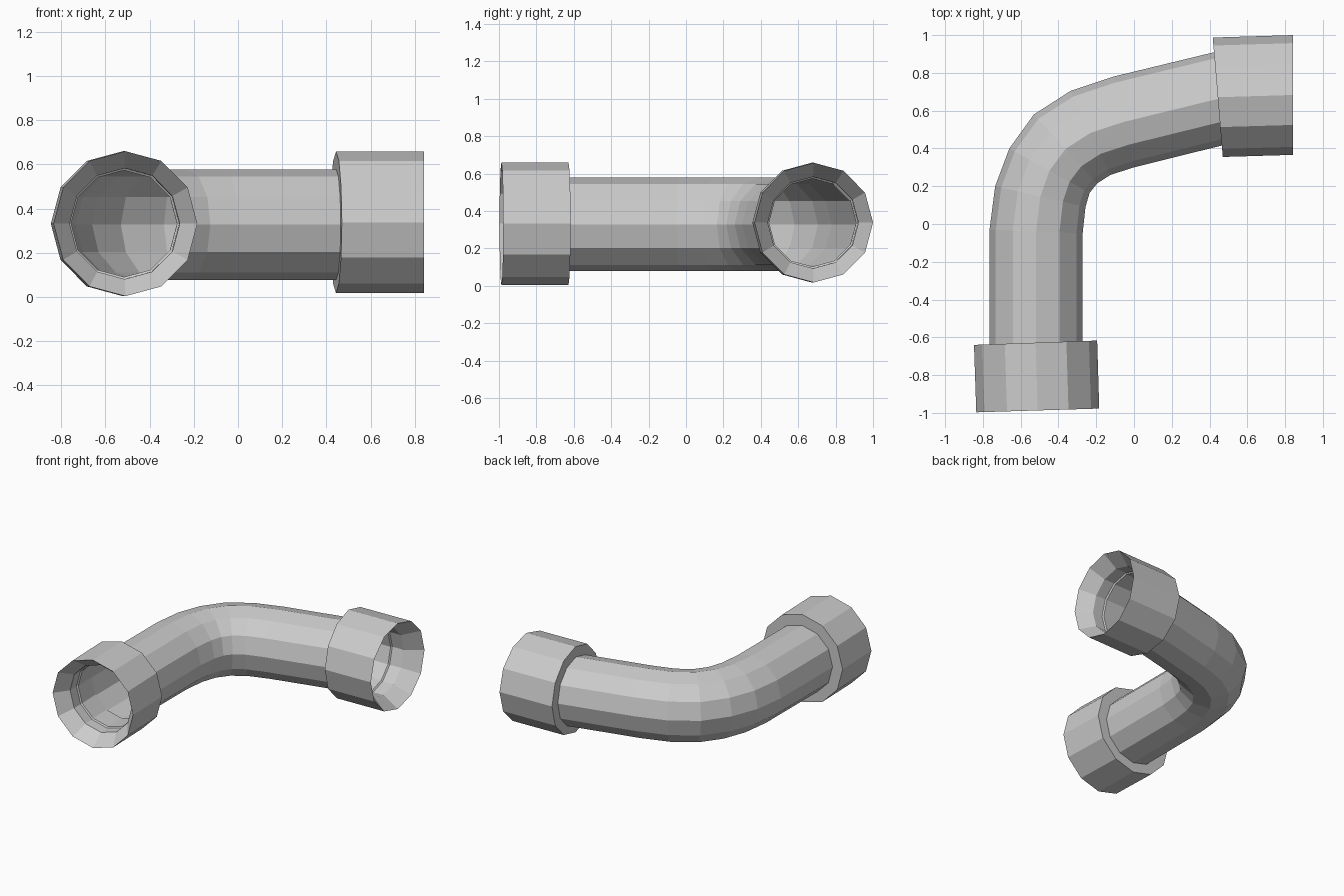
import bpy, bmesh, math
from mathutils import Vector

if "Cube" in bpy.data.objects:
    bpy.data.objects.remove(bpy.data.objects["Cube"])

SIDES = 12


def ring(a, b, z, rz, scale=1.0):
    """12-sided cross-section whose plan-view edge runs from a to b."""
    a, b = Vector((*a, z)), Vector((*b, z))
    mid, half = (a + b) / 2, (a - b) / 2
    return [mid + scale * (half * math.cos(t) + Vector((0, 0, rz * math.sin(t))))
            for t in (2 * math.pi * i / SIDES for i in range(SIDES))]


def loft(name, rings, closed=False):
    """Skin consecutive rings; closed joins the last ring to the first."""
    bm = bmesh.new()
    loops = [[bm.verts.new(p) for p in r] for r in rings]
    pairs = list(zip(loops, loops[1:]))
    if closed:
        pairs.append((loops[-1], loops[0]))
    for lo, hi in pairs:
        for i in range(SIDES):
            j = (i + 1) % SIDES
            bm.faces.new((lo[i], lo[j], hi[j], hi[i]))
    bmesh.ops.recalc_face_normals(bm, faces=bm.faces)
    mesh = bpy.data.meshes.new(name)
    bm.to_mesh(mesh)
    bm.free()
    ob = bpy.data.objects.new(name, mesh)
    bpy.context.collection.objects.link(ob)
    return ob


def lerp(p, q, t):
    return Vector(p).lerp(Vector(q), t)


def collar(name, back, mouth, z, rz):
    """Socket sleeve with a funnelled mouth and an inner ledge."""
    profile = [(0, .75), (0, 1), (1, 1), (.72, .765), (.5, .765), (.48, .735)]
    rings = [ring(lerp(back[0], mouth[0], t), lerp(back[1], mouth[1], t), z, rz, s)
             for t, s in profile]
    return loft(name, rings, closed=True)


# Bent pipe: outer and inner plan-view points of each cross-section
outer = [(-.765, -.65), (-.765, -.03), (-.735, .20), (-.66, .40),
         (-.53, .58), (-.335, .705), (-.11, .78), (.435, .912)]
inner = [(-.272, -.63), (-.272, -.05), (-.257, .09), (-.235, .165),
         (-.195, .215), (-.125, .26), (0, .30), (.475, .418)]
loft("bent_pipe", [ring(a, b, .328, .25) for a, b in zip(outer, inner)])

# End collars
collar("front_collar", ((-.847, -.64), (-.195, -.617)),
       ((-.835, -.997), (-.184, -.977)), .332, .328)
collar("side_collar", ((.417, .987), (.47, .355)),
       ((.842, 1.0), (.842, .366)), .338, .32)
